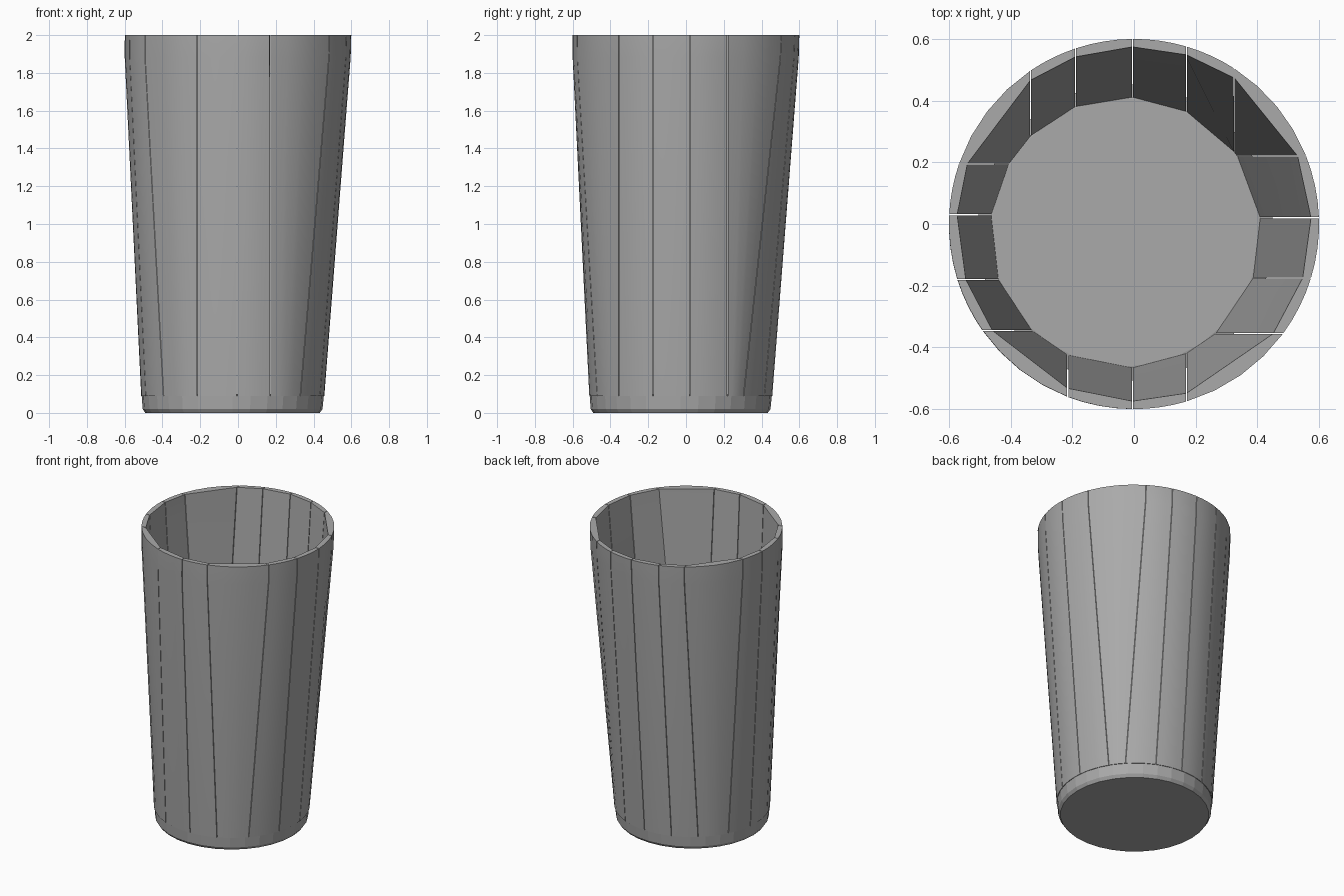
import bpy, bmesh, math

if "Cube" in bpy.data.objects:
    bpy.data.objects.remove(bpy.data.objects["Cube"])

grey = bpy.data.materials.new("grey")
grey.diffuse_color = (0.4, 0.4, 0.4, 1)
grey.use_nodes = True
grey.node_tree.nodes["Principled BSDF"].inputs["Base Color"].default_value = grey.diffuse_color


def centre(z):
    # the cup leans slightly: the base sits off the rim's centre
    return -0.029 * (1 - z / 2)


def r_out(z):
    return 0.479 + 0.127 * z / 2


def r_in(z):
    return 0.432 + 0.142 * z / 2


def make(name, bm):
    bmesh.ops.recalc_face_normals(bm, faces=bm.faces)
    me = bpy.data.meshes.new(name)
    bm.to_mesh(me)
    bm.free()
    me.materials.append(grey)
    ob = bpy.data.objects.new(name, me)
    bpy.context.collection.objects.link(ob)
    return ob


def smooth(ob):
    bpy.ops.object.select_all(action='DESELECT')
    ob.select_set(True)
    bpy.context.view_layer.objects.active = ob
    bpy.ops.object.shade_smooth_by_angle(angle=math.radians(25))


# Axis-aligned seams between the wall staves: axis, position, side
CUTS = [('y', 0.02, 1), ('y', 0.22, 1), ('x', 0.325, 1), ('x', 0.17, 1),
        ('x', -0.005, 1), ('x', -0.19, 1), ('x', -0.335, 1), ('y', 0.195, -1),
        ('y', 0.03, -1), ('y', -0.18, -1), ('y', -0.345, -1), ('x', -0.215, -1),
        ('x', -0.005, -1), ('x', 0.17, -1), ('y', -0.355, 1), ('y', -0.175, 1)]


def seam_angle(cut, r, z, shift):
    axis, v, s = cut
    d = (v - centre(z)) / r
    a = math.acos(d) * s if axis == 'x' else (
        math.asin(d) if s > 0 else math.pi - math.asin(d))
    return a + shift / r


def at(a, r, z):
    return (centre(z) + r * math.cos(a), centre(z) + r * math.sin(a), z)


# Wall staves: flat inside, rounded outside, hairline gaps between them
GAP = 0.002
for i, c0 in enumerate(CUTS):
    c1 = CUTS[(i + 1) % len(CUTS)]
    bm = bmesh.new()
    rings = []
    for z, trim in ((0.09, 0), (1.88, 0), (2.0, 0.006)):
        ring = []
        for r, steps in ((r_in(z), (0, 1)), (r_out(z) - trim, (1, .75, .5, .25, 0))):
            a0 = seam_angle(c0, r, z, GAP)
            a1 = seam_angle(c1, r, z, -GAP)
            span = (a1 - a0) % (2 * math.pi)
            ring += [bm.verts.new(at(a0 + span * t, r, z)) for t in steps]
        rings.append(ring)
    n = len(rings[0])
    for lo, hi in zip(rings, rings[1:]):
        for k in range(n):
            j = (k + 1) % n
            bm.faces.new((lo[k], lo[j], hi[j], hi[k]))
    bm.faces.new(rings[0])
    bm.faces.new(rings[-1])
    smooth(make(f"wall_stave_{i + 1}", bm))

# Base disc with a narrow chamfered foot and a flat floor
bm = bmesh.new()
N = 32
rings = [[bm.verts.new(at(2 * math.pi * k / N, r, z)) for k in range(N)]
         for r, z in ((0.462, 0.0), (0.476, 0.02), (0.482, 0.09), (0.435, 0.1))]
for lo, hi in zip(rings, rings[1:]):
    for k in range(N):
        j = (k + 1) % N
        bm.faces.new((lo[k], lo[j], hi[j], hi[k]))
bm.faces.new(rings[0])
bm.faces.new(rings[-1])
make("base", bm)
